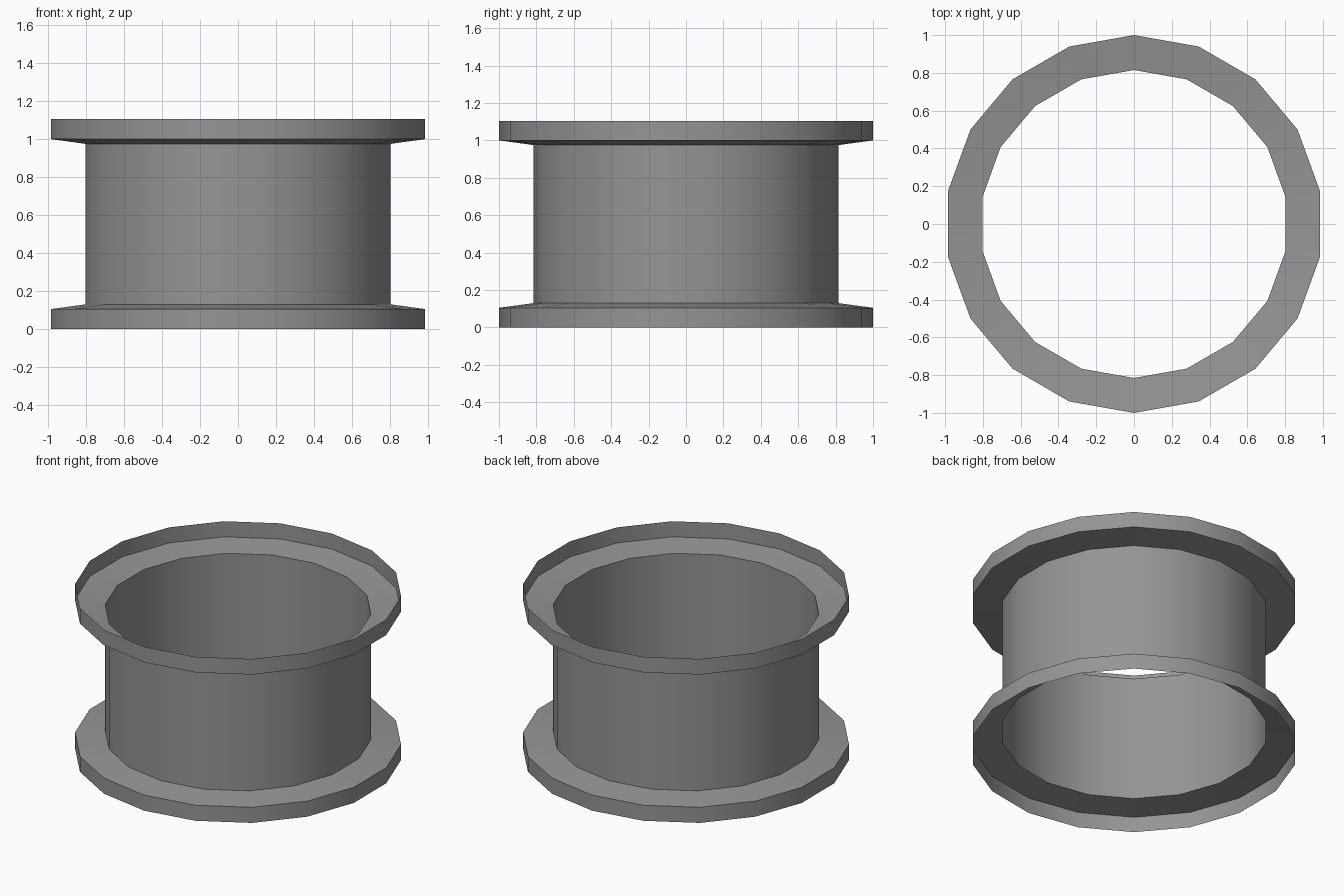
import bpy
import bmesh
from math import radians, tau

cube = bpy.data.objects.get("Cube")
if cube:
    bpy.data.objects.remove(cube, do_unlink=True)

SIDES = 18
HEIGHT = 1.105
RIM_R, WALL_R = 1.0, 0.815
RIM_H, WALL_Z = 0.105, 0.13

grey = bpy.data.materials.new("plain_grey")
grey.use_nodes = True
colour = (0.3, 0.3, 0.3, 1)
grey.diffuse_color = colour
grey.node_tree.nodes["Principled BSDF"].inputs["Base Color"].default_value = colour


def revolve(name, profile):
    """Spin a (radius, height) profile into a thin open sheet."""
    bm = bmesh.new()
    verts = [bm.verts.new((0, r, z)) for r, z in profile]
    edges = [bm.edges.new(pair) for pair in zip(verts, verts[1:])]
    bmesh.ops.spin(bm, geom=verts + edges, cent=(0, 0, 0), axis=(0, 0, 1),
                   angle=tau, steps=SIDES, use_merge=False)
    bmesh.ops.remove_doubles(bm, verts=bm.verts, dist=0.0005)
    bmesh.ops.recalc_face_normals(bm, faces=bm.faces)
    # Turn the sheet so that its upright band faces outwards
    bm.normal_update()
    band = min(bm.faces, key=lambda f: abs(f.normal.z))
    if band.normal.dot(band.calc_center_median()) < 0:
        bmesh.ops.reverse_faces(bm, faces=bm.faces)
    mesh = bpy.data.meshes.new(name)
    bm.to_mesh(mesh)
    bm.free()
    mesh.materials.append(grey)
    obj = bpy.data.objects.new(name, mesh)
    bpy.context.collection.objects.link(obj)
    bpy.ops.object.select_all(action='DESELECT')
    obj.select_set(True)
    bpy.context.view_layer.objects.active = obj
    bpy.ops.object.shade_smooth_by_angle(angle=radians(30))
    return obj


# Flanges: upright rim and shallow cone down to the barrel
flange = [(RIM_R, 0), (RIM_R, RIM_H), (WALL_R, WALL_Z)]
revolve("lower_flange", flange)
revolve("upper_flange", [(r, HEIGHT - z) for r, z in flange])

# Open barrel between the flanges
revolve("barrel", [(WALL_R, WALL_Z), (WALL_R, HEIGHT - WALL_Z)])
